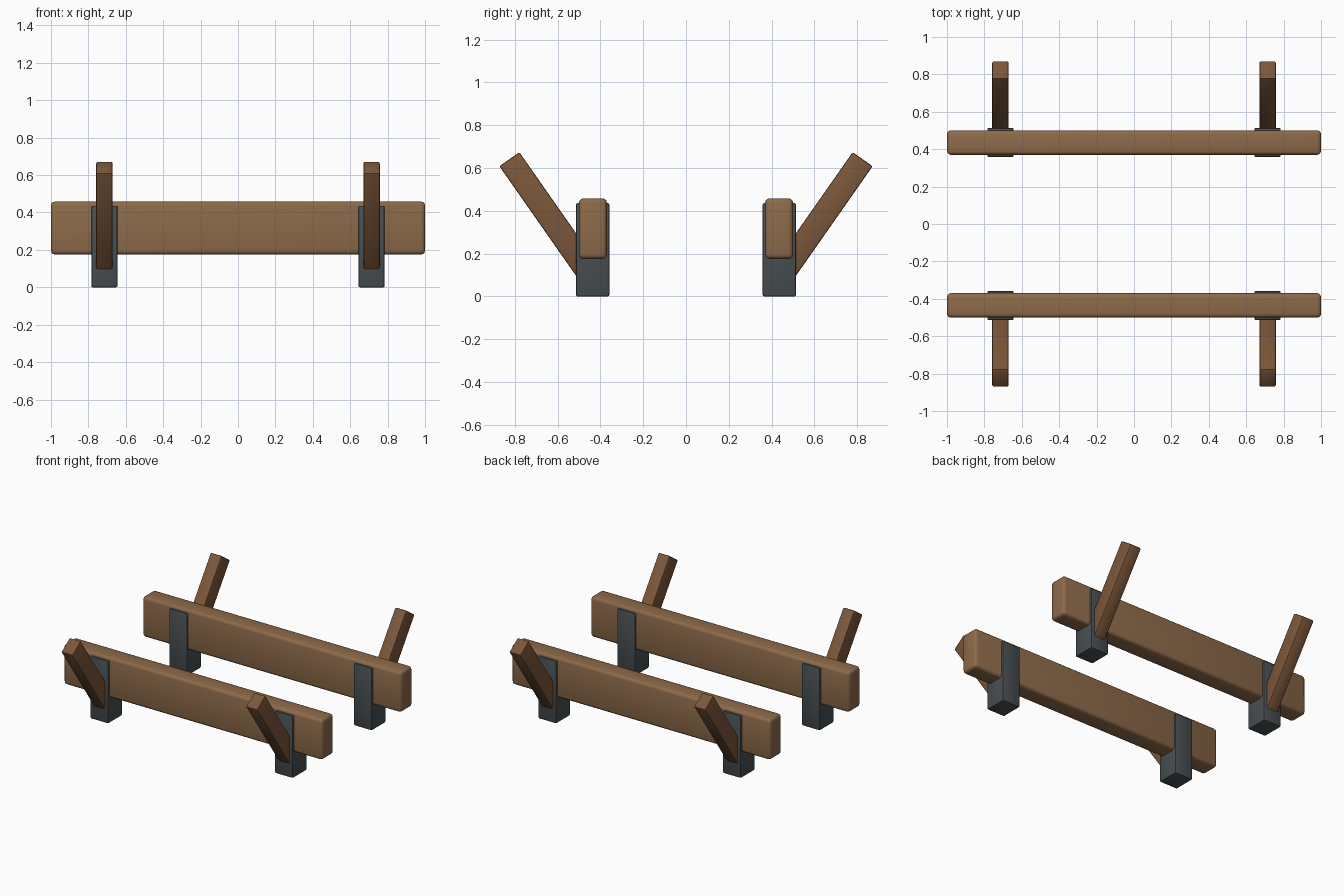
import bpy
import math

if "Cube" in bpy.data.objects:
    bpy.data.objects.remove(bpy.data.objects["Cube"])


def material(name, color):
    m = bpy.data.materials.new(name)
    m.diffuse_color = (*color, 1)
    m.use_nodes = True
    m.node_tree.nodes["Principled BSDF"].inputs["Base Color"].default_value = m.diffuse_color
    return m


rail_wood = material("rail_wood", (0.27, 0.145, 0.068))
arm_wood = material("arm_wood", (0.20, 0.095, 0.042))
dark_metal = material("dark_metal", (0.065, 0.078, 0.085))


def block(name, size, loc, mat, bevel, segments=1, tilt=0.0):
    """Bevelled box, tilted about x."""
    bpy.ops.mesh.primitive_cube_add(size=1, location=loc)
    ob = bpy.context.object
    ob.name = name
    ob.scale = size
    bpy.ops.object.transform_apply(location=False, rotation=False, scale=True)
    ob.rotation_euler.x = tilt
    ob.data.materials.append(mat)
    mod = ob.modifiers.new("Bevel", 'BEVEL')
    mod.width = bevel
    mod.segments = segments
    bpy.ops.object.modifier_apply(modifier=mod.name)
    bpy.ops.object.shade_smooth_by_angle(angle=math.radians(35))
    return ob


LEAN = math.radians(35)
ARM_LEN = 0.67

for side, sy in (("front", -1), ("back", 1)):
    # long beam
    block(f"{side}_rail", (2.0, 0.13, 0.282), (0, sy * 0.435, 0.317),
          rail_wood, 0.02, 3)
    for end, sx in (("left", -1), ("right", 1)):
        x = sx * 0.714
        # foot bracket wrapped around the beam
        block(f"{side}_{end}_bracket", (0.14, 0.156, 0.436),
              (x, sy * 0.436, 0.218), dark_metal, 0.008, 2)
        # arm leaning outward, lower end buried in the bracket
        y = 0.825 - math.sin(LEAN) * ARM_LEN / 2
        z = 0.641 - math.cos(LEAN) * ARM_LEN / 2
        block(f"{side}_{end}_arm", (0.088, 0.114, ARM_LEN),
              (x, sy * y, z), arm_wood, 0.008, 2, -sy * LEAN)
